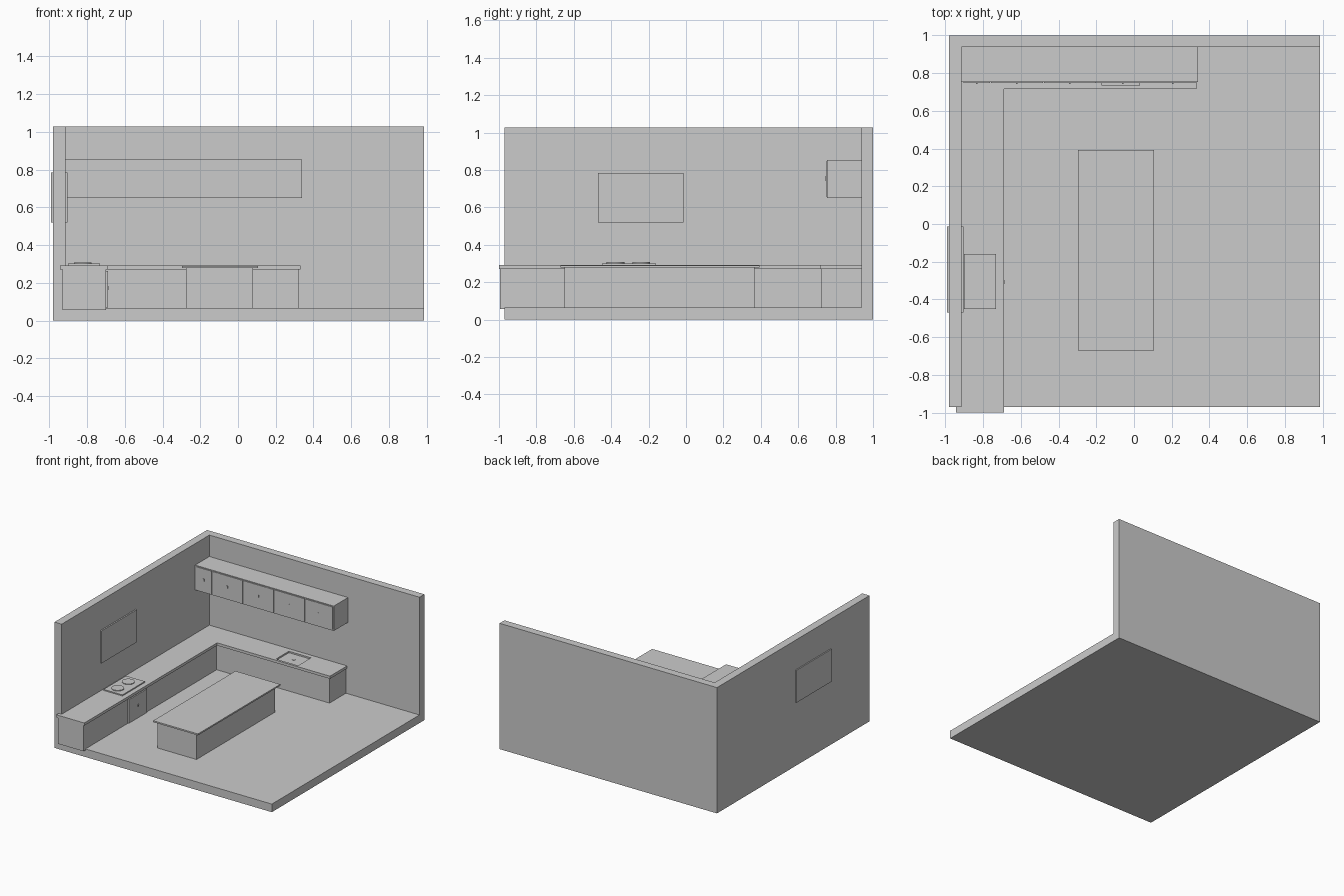
import bpy, bmesh
from mathutils import Matrix

if "Cube" in bpy.data.objects:
    bpy.data.objects.remove(bpy.data.objects["Cube"])


def finish(name, bm):
    bmesh.ops.recalc_face_normals(bm, faces=bm.faces[:])
    me = bpy.data.meshes.new(name)
    bm.to_mesh(me)
    bm.free()
    ob = bpy.data.objects.new(name, me)
    bpy.context.collection.objects.link(ob)
    return ob


def prism(name, pts, z0, z1):
    """Extrude a plan outline from z0 to z1."""
    bm = bmesh.new()
    f = bm.faces.new([bm.verts.new((x, y, z0)) for x, y in pts])
    r = bmesh.ops.extrude_face_region(bm, geom=[f])
    top = [v for v in r["geom"] if isinstance(v, bmesh.types.BMVert)]
    bmesh.ops.translate(bm, verts=top, vec=(0, 0, z1 - z0))
    return finish(name, bm)


def box(name, x0, x1, y0, y1, z0, z1):
    return prism(name, [(x0, y0), (x1, y0), (x1, y1), (x0, y1)], z0, z1)


def disc(name, x, y, z0, z1, r):
    bm = bmesh.new()
    bmesh.ops.create_cone(bm, cap_ends=True, segments=32, radius1=r, radius2=r,
                          depth=z1 - z0,
                          matrix=Matrix.Translation((x, y, (z0 + z1) / 2)))
    ob = finish(name, bm)
    bpy.ops.object.select_all(action='DESELECT')
    bpy.context.view_layer.objects.active = ob
    ob.select_set(True)
    bpy.ops.object.shade_smooth_by_angle()
    return ob


def cut(ob, cutter):
    m = ob.modifiers.new("cut", 'BOOLEAN')
    m.operation, m.solver, m.object = 'DIFFERENCE', 'EXACT', cutter
    bpy.context.view_layer.objects.active = ob
    bpy.ops.object.modifier_apply(modifier=m.name)
    bpy.data.objects.remove(cutter)


def l_plan(xo, xi, xe, y0, yi, yo):
    """L outline: run along the left wall, then along the back wall."""
    return [(xo, y0), (xi, y0), (xi, yi), (xe, yi), (xe, yo), (xo, yo)]


# Room shell: floor with left and back walls
room = box("room_shell", -0.98, 0.985, -0.97, 1.0, 0, 1.028)
cut(room, box("room_cutter", -0.915, 1.2, -1.2, 0.937, 0.066, 1.2))

# Window through the left wall
box("window", -0.99, -0.904, -0.47, -0.013, 0.52, 0.785)

# L-shaped base cabinets and worktop
prism("base_cabinets", l_plan(-0.93, -0.70, 0.32, -0.995, 0.725, 0.945), 0.056, 0.27)
top = prism("worktop", l_plan(-0.943, -0.69, 0.33, -1.0, 0.716, 0.945), 0.27, 0.292)

# Shallow sink and drain
cut(top, box("sink_cutter", -0.17, 0.03, 0.735, 0.90, 0.28, 0.4))
disc("sink_drain", -0.07, 0.82, 0.279, 0.282, 0.012)

# Cooktop with two burners
box("cooktop", -0.90, -0.73, -0.45, -0.16, 0.29, 0.301)
for i, y in enumerate((-0.377, -0.24)):
    disc(f"burner_{i}", -0.823, y, 0.30, 0.307, 0.047)

# Oven front and knob
box("oven_door", -0.71, -0.689, -0.425, -0.19, 0.07, 0.262)
box("oven_knob", -0.692, -0.683, -0.315, -0.3, 0.165, 0.18)

# Island
box("island_base", -0.275, 0.08, -0.65, 0.365, 0.06, 0.278)
box("island_top", -0.298, 0.107, -0.67, 0.393, 0.278, 0.29)

# Wall cabinets, doors and knobs
box("wall_cabinet", -0.925, 0.339, 0.753, 0.945, 0.65, 0.853)
edges = (-0.905, -0.76, -0.48, -0.2, 0.08, 0.332)
for i, (a, b) in enumerate(zip(edges, edges[1:])):
    box(f"wall_door_{i}", a + 0.002, b - 0.002, 0.748, 0.756, 0.658, 0.845)
    c = (a + b) / 2
    box(f"wall_door_knob_{i}", c - 0.004, c + 0.004, 0.743, 0.75, 0.745, 0.765)
